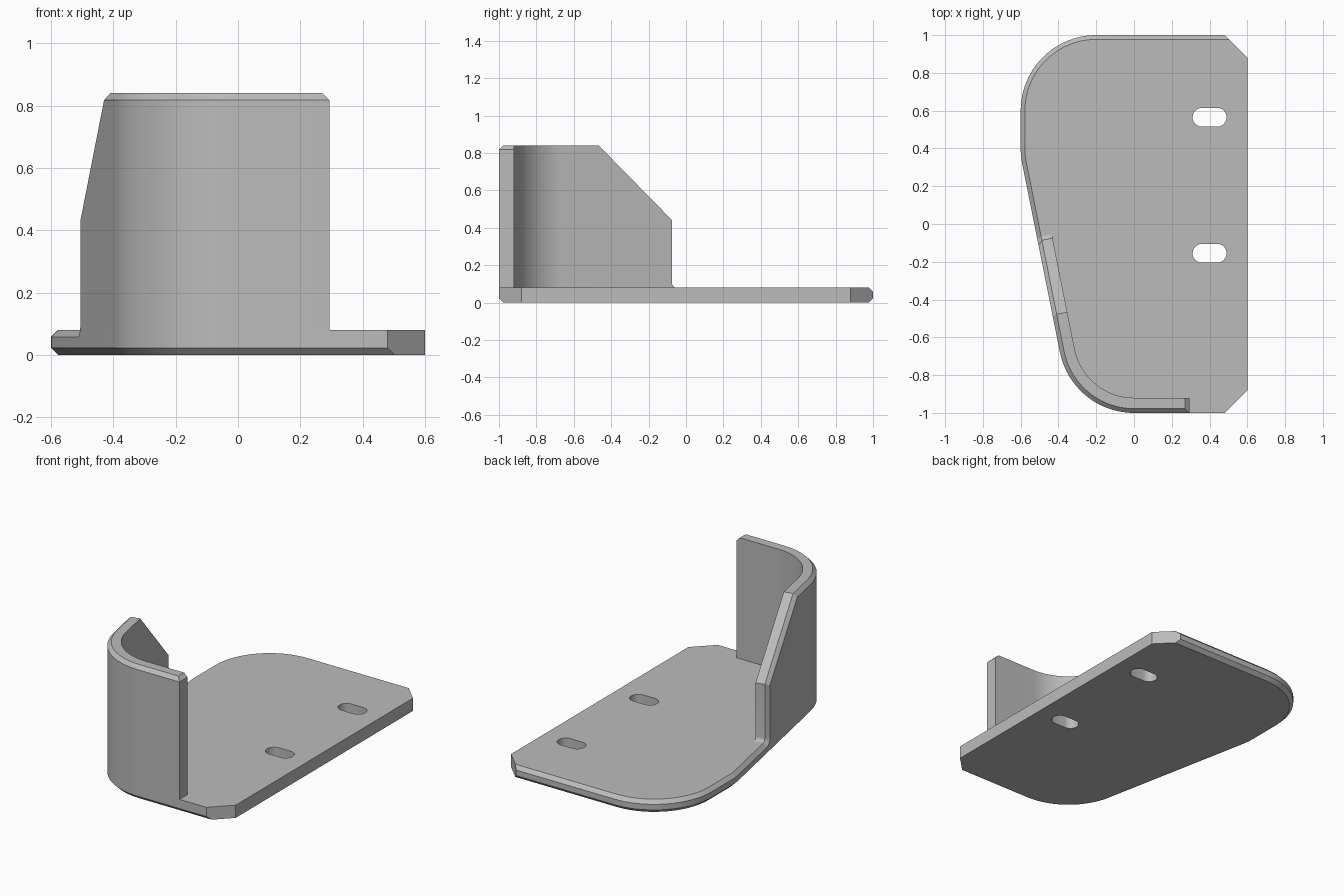
import bpy, bmesh, math
from mathutils import Vector

if "Cube" in bpy.data.objects:
    bpy.data.objects.remove(bpy.data.objects["Cube"])

R, T, C, H, TOP = 0.4, 0.08, 0.0225, 0.08, 0.84  # corner radius, wall, chamfer, plate, wall top
A0 = math.pi + math.atan(0.2)                    # angle where the corner meets the slanted side
L = R * (1.5 * math.pi - A0)                     # arc length of the front corner
N_IN = Vector((-math.cos(A0), -math.sin(A0)))
ALONG = Vector((-N_IN.y, N_IN.x))
START = Vector((0, -0.6)) - N_IN * R

grey = bpy.data.materials.new("plain grey")
grey.diffuse_color = (0.5, 0.5, 0.5, 1)
grey.use_nodes = True
grey.node_tree.nodes["Principled BSDF"].inputs["Base Color"].default_value = grey.diffuse_color


def finish(bm, name):
    bmesh.ops.remove_doubles(bm, verts=bm.verts, dist=1e-5)
    bmesh.ops.recalc_face_normals(bm, faces=bm.faces)
    me = bpy.data.meshes.new(name)
    bm.to_mesh(me)
    bm.free()
    me.materials.append(grey)
    ob = bpy.data.objects.new(name, me)
    bpy.context.collection.objects.link(ob)
    return ob


def smooth(ob):
    bpy.ops.object.select_all(action='DESELECT')
    ob.select_set(True)
    bpy.context.view_layer.objects.active = ob
    bpy.ops.object.shade_smooth_by_angle(angle=math.radians(25))


def path(s, d):
    """Point on the outline: s along it, d inward from it."""
    if s >= 0:
        return START + ALONG * s + N_IN * d
    if s > -L:
        a = A0 - s / R
        return Vector((0, -0.6)) + Vector((math.cos(a), math.sin(a))) * (R - d)
    return Vector((-s - L, -1 + d))


def arc(cx, cy, a, b, n):
    out = []
    for i in range(n + 1):
        t = a + (b - a) * i / n
        v = Vector((math.cos(t), math.sin(t)))
        out.append((Vector((cx, cy)) + v * R, -v))
    return out


# Base plate: stations are (point, inward vector, top chamfer, bottom chamfer)
step = (path(0.6 - C, 0), N_IN)
st = [(Vector((0.48, -1)), Vector((1, 1)), 0, C)]
st += [(p, n, 0, C) for p, n in arc(0, -0.6, 1.5 * math.pi, A0, 20)]
st += [(*step, 0, C), (*step, C, C)]
st += [(p, n, C, C) for p, n in arc(-0.2, 0.4, A0, math.pi, 4)]
st += [(p, n, C, C) for p, n in arc(-0.2, 0.6, math.pi, math.pi / 2, 24)]
st += [(Vector((0.48, 1)), Vector((1, -1)), C, C)]
st += [(Vector((0.6, y)), Vector((0, 0)), 0, 0) for y in (0.88, -0.88)]

bm = bmesh.new()
rings = []
for level in range(4):
    ring = []
    for p, n, ct, cb in st:
        inset = (cb, 0, 0, ct)[level]
        q = p + n * inset
        ring.append(bm.verts.new((q.x, q.y, (0, cb, H - ct, H)[level])))
    rings.append(ring)
for a, b in zip(rings, rings[1:]):
    for i in range(len(st)):
        j = (i + 1) % len(st)
        bm.faces.new((a[i], a[j], b[j], b[i]))
bm.faces.new(rings[0][::-1])
bm.faces.new(rings[3])
bmesh.ops.dissolve_degenerate(bm, dist=1e-5, edges=bm.edges)
plate = finish(bm, "base_plate")

# Two slotted screw holes
bm = bmesh.new()
for y in (0.565, -0.155):
    pts = []
    for side, start in ((1, -math.pi / 2), (-1, math.pi / 2)):
        for i in range(13):
            a = start + math.pi * i / 12
            pts.append((0.4 + side * 0.04 + 0.05 * math.cos(a), y + 0.05 * math.sin(a)))
    lo, hi = [[bm.verts.new((x, v, z)) for x, v in pts] for z in (-0.1, 0.2)]
    bm.faces.new(lo[::-1])
    bm.faces.new(hi)
    for i in range(len(pts)):
        j = (i + 1) % len(pts)
        bm.faces.new((lo[i], lo[j], hi[j], hi[i]))
cutter = finish(bm, "slot_cutter")
cutter.hide_render = True
mod = plate.modifiers.new("slots", 'BOOLEAN')
mod.operation = 'DIFFERENCE'
mod.solver = 'EXACT'
mod.object = cutter
bpy.context.view_layer.objects.active = plate
bpy.ops.object.modifier_apply(modifier=mod.name)
bpy.data.objects.remove(cutter)
smooth(plate)

# Upright wall: full profile and chamfered outer profile as (s, z) pairs
full, outer = [], []
for i in range(7):                                # small fillet at the foot
    a = 1.5 * math.pi - math.pi / 2 * i / 6
    for lst, r in ((full, C), (outer, 2 * C)):
        lst.append((0.6 + C + r * math.cos(a), H + C + r * math.sin(a)))
K = C * math.tan(math.pi / 8)
full += [(0.6, 0.44), (0.2, TOP)]                 # sloped shoulder
outer += [(0.6 - C, 0.44 - K), (0.2 - K, TOP - C)]
bend = [-L * i / 24 for i in range(25)] + [-L - 0.27]
full += [(s, TOP) for s in bend] + [(-L - 0.293, TOP - C)]
outer += [(s, TOP - C) for s in bend] + [(-L - 0.293, TOP - C)]

bm = bmesh.new()


def line(pts, d, z=None):
    out = []
    for s, h in pts:
        p = path(s, d)
        out.append(bm.verts.new((p.x, p.y, h if z is None else z)))
    return out


rows = [line(outer, 0, 0.05), line(outer, 0), line(full, C), line(full, T), line(full, T, 0.05)]
n = len(full)
for k, (a, b) in enumerate(zip(rows, rows[1:])):
    for i in range(n - 1):
        if k == 1 and i == n - 2:                 # mitred corner at the front end
            bm.faces.new((a[i], a[i + 1], b[i]))
            bm.faces.new((a[i + 1], b[i + 1], b[i]))
        else:
            bm.faces.new((a[i], a[i + 1], b[i + 1], b[i]))
for e in (0, n - 1):
    bm.faces.new([r[e] for r in rows])
for i in range(n - 1):                            # hidden underside
    bm.faces.new((rows[0][i], rows[4][i], rows[4][i + 1], rows[0][i + 1]))
bmesh.ops.dissolve_degenerate(bm, dist=1e-5, edges=bm.edges)
smooth(finish(bm, "corner_wall"))
